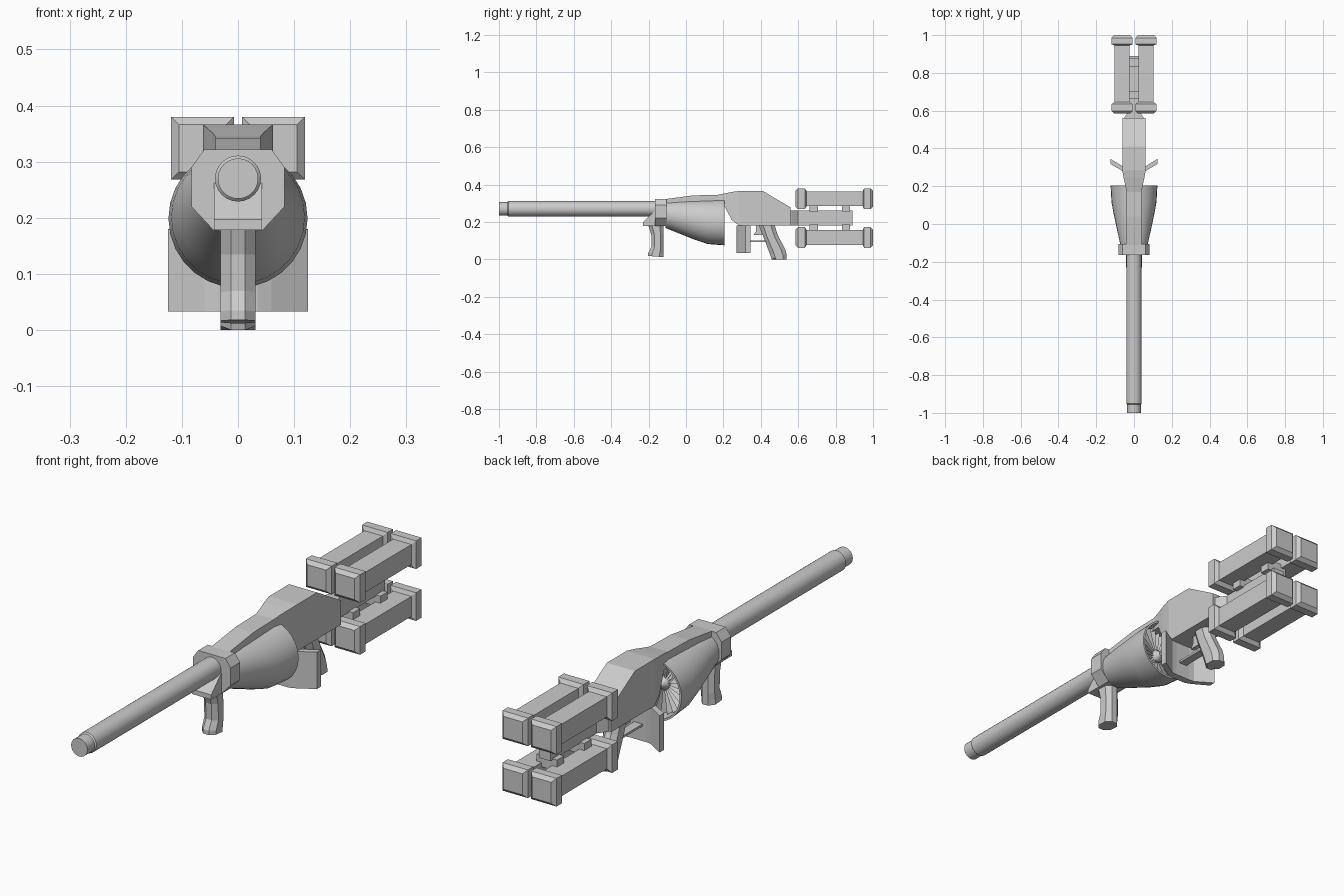
import bpy, bmesh, math
from mathutils import Vector

if "Cube" in bpy.data.objects:
    bpy.data.objects.remove(bpy.data.objects["Cube"])


def finish(bm, name, smooth=False):
    bmesh.ops.recalc_face_normals(bm, faces=bm.faces[:])
    me = bpy.data.meshes.new(name)
    bm.to_mesh(me)
    bm.free()
    ob = bpy.data.objects.new(name, me)
    bpy.context.collection.objects.link(ob)
    if smooth:
        bpy.ops.object.select_all(action='DESELECT')
        ob.select_set(True)
        bpy.context.view_layer.objects.active = ob
        bpy.ops.object.shade_smooth_by_angle(angle=math.radians(35))
    return ob


def loft(name, rings, smooth=False):
    """Skin a list of equal-sized point rings and cap both ends."""
    bm = bmesh.new()
    vs = [[bm.verts.new(p) for p in r] for r in rings]
    n = len(vs[0])
    for a, b in zip(vs, vs[1:]):
        for i in range(n):
            j = (i + 1) % n
            bm.faces.new((a[i], a[j], b[j], b[i]))
    bm.faces.new(vs[0])
    bm.faces.new(vs[-1])
    return finish(bm, name, smooth)


def circle(y, z, r, n=24):
    return [(r * math.cos(2 * math.pi * i / n), y,
             z + r * math.sin(2 * math.pi * i / n)) for i in range(n)]


def rect(y, x0, x1, z0, z1):
    return [(x0, y, z0), (x1, y, z0), (x1, y, z1), (x0, y, z1)]


def box(name, x0, x1, y0, y1, z0, z1):
    return loft(name, [rect(y0, x0, x1, z0, z1), rect(y1, x0, x1, z0, z1)])


def side_profile(name, pts, hw):
    """Extrude a (y, z) outline across x."""
    return loft(name, [[(x, y, z) for y, z in pts] for x in (-hw, hw)])


def grip(name, rows, hw=0.031):
    """Octagonal handle from rows of (y front, z front, y back, z back)."""
    rings = []
    for y0, z0, y1, z1 in rows:
        a, b = Vector((0, y0, z0)), Vector((0, y1, z1))
        ring = []
        for x, t in ((-.4, 0), (.4, 0), (1, .25), (1, .75),
                     (.4, 1), (-.4, 1), (-1, .75), (-1, .25)):
            p = a.lerp(b, t)
            ring.append((x * hw, p.y, p.z))
        rings.append(ring)
    return loft(name, rings)


# Barrel with a stepped muzzle
loft("barrel", [circle(y, .27, r) for y, r in
                ((-1, .036), (-.955, .036), (-.95, .041), (-.12, .041))], True)

# Collar and the wedge under it
half = [(.06, .322), (.083, .29), (.083, .22), (.043, .177)]
outline = half + [(-x, z) for x, z in reversed(half)]
loft("collar", [[(x, y, z) for x, z in outline] for y in (-.165, -.105)])
side_profile("front_grip_mount", [(-.23, .178), (-.23, .197), (-.165, .262),
                                  (-.12, .262), (-.12, .178)], .043)

# Forward grip
grip("front_grip", [(-.202, .18, -.12, .18), (-.186, .135, -.12, .135),
                    (-.184, .07, -.12, .06), (-.202, .035, -.12, .03),
                    (-.202, .018, -.12, .012)])

# Flared housing, hollow at the back
loft("intake_bell", [circle(y, z, r, 28) for y, z, r in
                     ((-.11, .24, .072), (-.03, .226, .09), (.05, .211, .107),
                      (.115, .201, .119), (.205, .199, .124),
                      (.205, .199, .116), (.10, .199, .106))], True)

# Turbine hub and blades inside the housing
loft("turbine_hub", [circle(y, .199, r, 16) for y, r in
                     ((.10, .035), (.14, .03), (.165, .008))], True)
bm = bmesh.new()
count = 24
for i in range(count):
    a = 2 * math.pi * i / count
    pts = []
    for r, da, y in ((.02, 0, .115), (.108, -.06, .125),
                     (.110, .16, .175), (.02, .25, .145)):
        pts.append(bm.verts.new((r * math.cos(a + da), y,
                                 .199 + r * math.sin(a + da))))
    bm.faces.new(pts)
finish(bm, "turbine_blades")

# Receiver body: sections of (y, half width, bottom, top)
loft("body", [rect(y, -w, w, b, t) for y, w, b, t in
              ((-.11, .04, .25, .322), (.04, .04, .27, .342),
               (.17, .04, .29, .345), (.205, .046, .285, .352),
               (.245, .055, .21, .36), (.285, .062, .18, .366),
               (.41, .062, .18, .366), (.56, .062, .18, .277))])

# Rear rail with tapered root
loft("rear_rail", [rect(y, -w, w, .18, .262) for y, w in
                   ((.55, .055), (.565, .05), (.60, .025), (.89, .025))])

# Rail brackets
for label, z0, z1 in (("upper", .255, .30), ("lower", .14, .185)):
    for k, y in enumerate((.683, .855)):
        box(f"{label}_bracket_{k + 1}", -.045, .045, y - .022, y + .022, z0, z1)

# Four square canisters with chamfered end caps
for side, sx in (("right", 1), ("left", -1)):
    for label, cz in (("upper", .324), ("lower", .117)):
        rings = []
        for y, h in ((.585, .042), (.599, .056), (.635, .056), (.645, .040),
                     (.945, .040), (.952, .056), (.986, .056), (1.0, .042)):
            cx = sx * .063
            rings.append(rect(y, cx - h, cx + h, cz - h, cz + h))
        loft(f"{label}_{side}_canister", rings)

# Bent hand shield
bend = [(0, .27), (.035, .27), (.06, .28), (.125, .318)]
inner = [(.125, .345), (.055, .302), (.033, .30), (0, .30)]
right = bend + inner
for side, sx in (("right", 1), ("left", -1)):
    loft(f"hand_shield_{side}",
         [[(sx * x, y, z) for x, y in right] for z in (.033, .18)])

# Rear grip, trigger and trigger guard
grip("rear_grip", [(.392, .18, .475, .18), (.41, .13, .49, .13),
                   (.448, .03, .53, .055), (.458, 0, .537, .03),
                   (.468, 0, .537, 0)])
side_profile("trigger", [(.375, .185), (.41, .185), (.41, .13), (.36, .13),
                         (.375, .15)], .01)
box("trigger_guard", -.018, .018, .29, .43, .092, .101)
